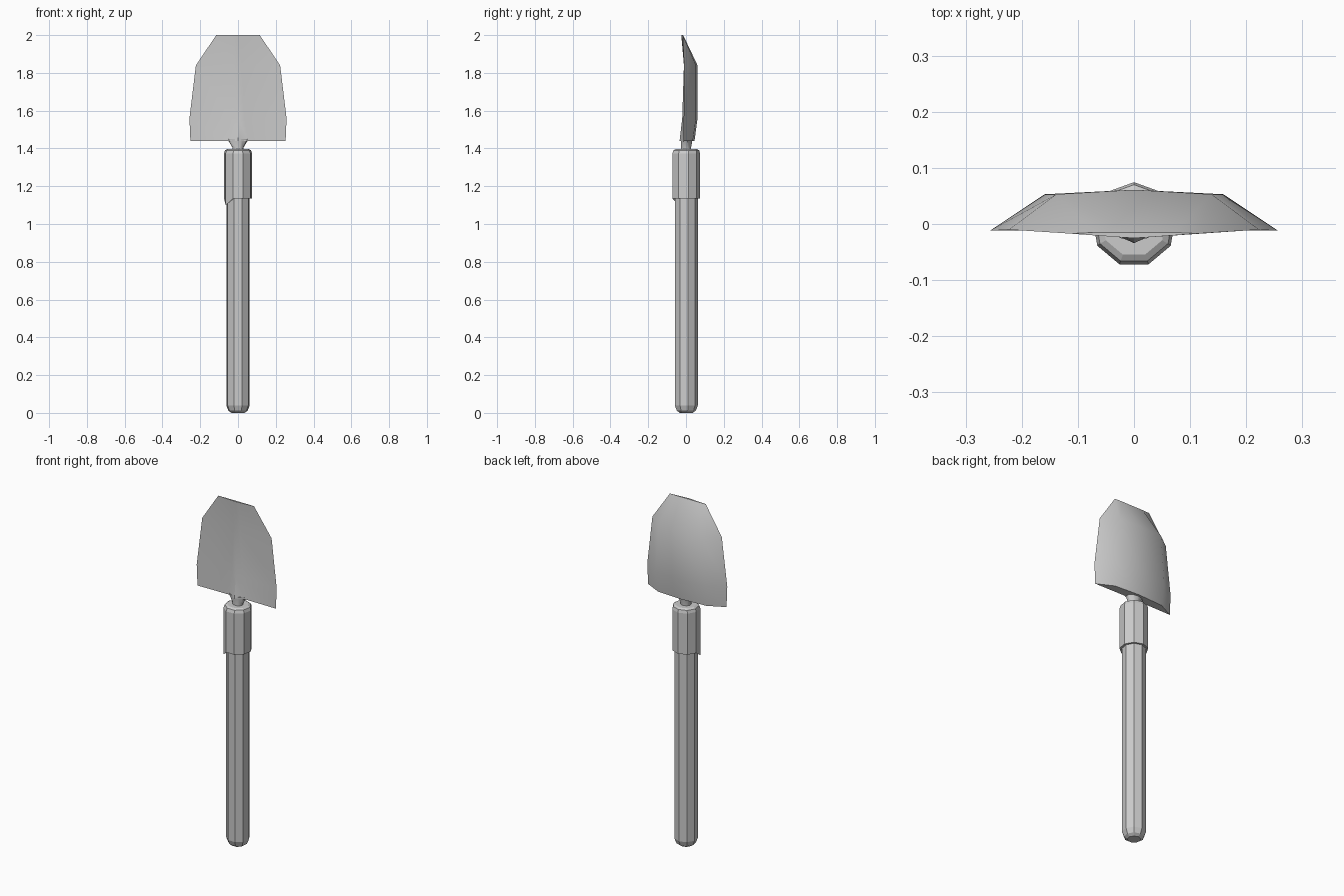
import bpy, bmesh, math

if "Cube" in bpy.data.objects:
    bpy.data.objects.remove(bpy.data.objects["Cube"])

SIDES = 9

grey = bpy.data.materials.new("plain grey")
grey.diffuse_color = (0.6, 0.6, 0.6, 1)
grey.use_nodes = True
grey.node_tree.nodes["Principled BSDF"].inputs["Base Color"].default_value = grey.diffuse_color


def loft(name, rings, smooth_angle=None):
    """Join rings of points into a closed solid."""
    bm = bmesh.new()
    loops = [[bm.verts.new(p) for p in ring] for ring in rings]
    for a, b in zip(loops, loops[1:]):
        n = len(a)
        for i in range(n):
            bm.faces.new((a[i], a[(i + 1) % n], b[(i + 1) % n], b[i]))
    bm.faces.new(loops[0])
    bm.faces.new(loops[-1])
    bmesh.ops.recalc_face_normals(bm, faces=bm.faces)
    mesh = bpy.data.meshes.new(name)
    bm.to_mesh(mesh)
    bm.free()
    mesh.materials.append(grey)
    obj = bpy.data.objects.new(name, mesh)
    bpy.context.collection.objects.link(obj)
    if smooth_angle:
        bpy.ops.object.select_all(action='DESELECT')
        obj.select_set(True)
        bpy.context.view_layer.objects.active = obj
        bpy.ops.object.shade_smooth_by_angle(angle=math.radians(smooth_angle))
    return obj


def ring(rx, z, ry=None, y=0.0):
    ry = rx if ry is None else ry
    angles = [2 * math.pi * i / SIDES for i in range(SIDES)]
    return [(rx * math.sin(a), y + ry * math.cos(a), z) for a in angles]


# nine-sided handle with a rounded butt
loft("handle", [ring(0.035, 0.0), ring(0.052, 0.012), ring(0.063, 0.04), ring(0.063, 1.16)])

# locking collar, with one corner of its lower rim pulled down
rim = [(x, y, 1.10 if x < -0.05 and y < -0.03 else z)
       for x, y, z in ring(0.0755, 1.135, y=-0.001)]
loft("collar", [ring(0.06, 1.135), rim, ring(0.0755, 1.373, y=-0.001),
                ring(0.07, 1.39), ring(0.058, 1.397)])

# neck flaring up into the blade
loft("neck", [ring(0.03, 1.385, 0.028), ring(0.03, 1.405, 0.027),
              ring(0.057, 1.45, 0.032, 0.003)], 45)


def section(z, w, edge, shoulder, back, foot, front, ridge):
    """Blade slice: bowed back, flat front with a raised socket in the middle."""
    return [(-w, edge, z), (-0.62 * w, shoulder, z), (0, back, z), (0.62 * w, shoulder, z),
            (w, edge, z), (foot, front, z), (0, ridge, z), (-foot, front, z)]


# solid blade, the socket ridge fading out towards its tip
loft("blade", [section(1.44, 0.252, -0.012, 0.036, 0.045, 0.055, -0.010, -0.034),
               section(1.56, 0.257, -0.012, 0.053, 0.061, 0.036, -0.010, -0.020),
               section(1.84, 0.223, -0.010, 0.053, 0.061, 0.020, -0.010, -0.011),
               section(2.00, 0.115, -0.017, -0.015, -0.015, 0.020, -0.024, -0.025)], 35)
